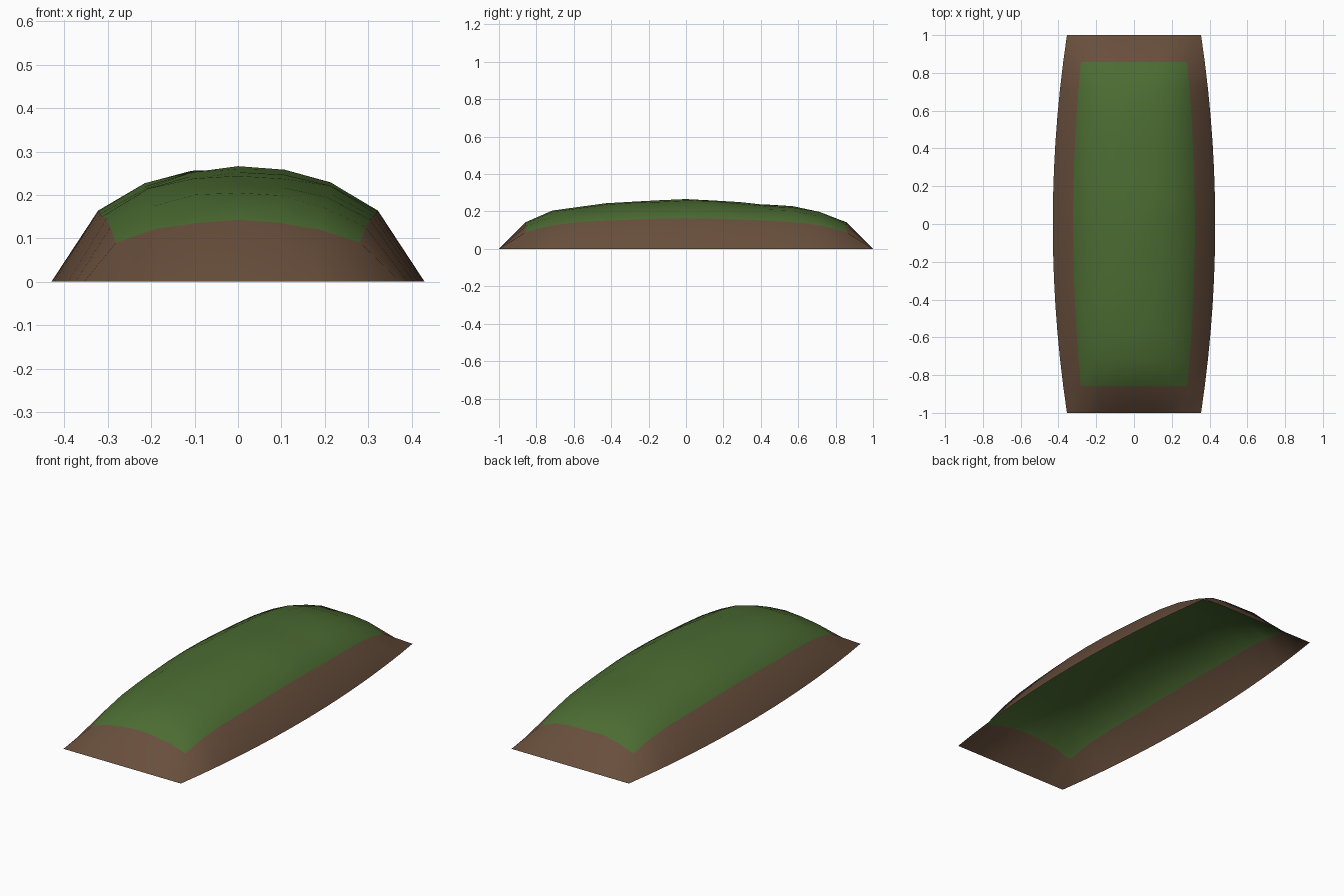
import bpy, bmesh, random

if "Cube" in bpy.data.objects:
    bpy.data.objects.remove(bpy.data.objects["Cube"])

random.seed(4)
NX, NY = 8, 14                       # grid of the mound


def material(name, rgb):
    m = bpy.data.materials.new(name)
    m.diffuse_color = (*rgb, 1)
    m.use_nodes = True
    m.node_tree.nodes["Principled BSDF"].inputs["Base Color"].default_value = m.diffuse_color
    return m


# height falloff across the width and along the length, centre to edge
ACROSS = [1, 0.972, 0.87, 0.63, 0]
ALONG = [1, 0.988, 0.955, 0.92, 0.875, 0.77, 0.55, 0]

# grassy mound: open-bottomed shell with bulging sides
bm = bmesh.new()
rows = []
for j in range(NY + 1):
    v = 2 * j / NY - 1
    half_width = 0.43 - 0.075 * v * v
    row = []
    for i in range(NX + 1):
        u = 2 * i / NX - 1
        a, b = ACROSS[abs(i - NX // 2)], ALONG[abs(j - NY // 2)]
        z = 0.26 * a * b
        if 1 < i < NX - 1 and 0 < j < NY:   # gentle unevenness on the top
            z += random.uniform(-0.005, 0.007)
        row.append(bm.verts.new((u * half_width, v, z)))
    rows.append(row)

for j in range(NY):
    for i in range(NX):
        f = bm.faces.new((rows[j][i], rows[j][i + 1],
                          rows[j + 1][i + 1], rows[j + 1][i]))
        f.smooth = True
        # outer ring is soil, the rest is grass
        f.material_index = 1 if i in (0, NX - 1) or j in (0, NY - 1) else 0

mesh = bpy.data.meshes.new("grass_mound")
bm.to_mesh(mesh)
bm.free()
mesh.materials.append(material("grass green", (0.072, 0.150, 0.032)))
mesh.materials.append(material("soil brown", (0.138, 0.077, 0.045)))
bpy.context.collection.objects.link(bpy.data.objects.new("grass_mound", mesh))
